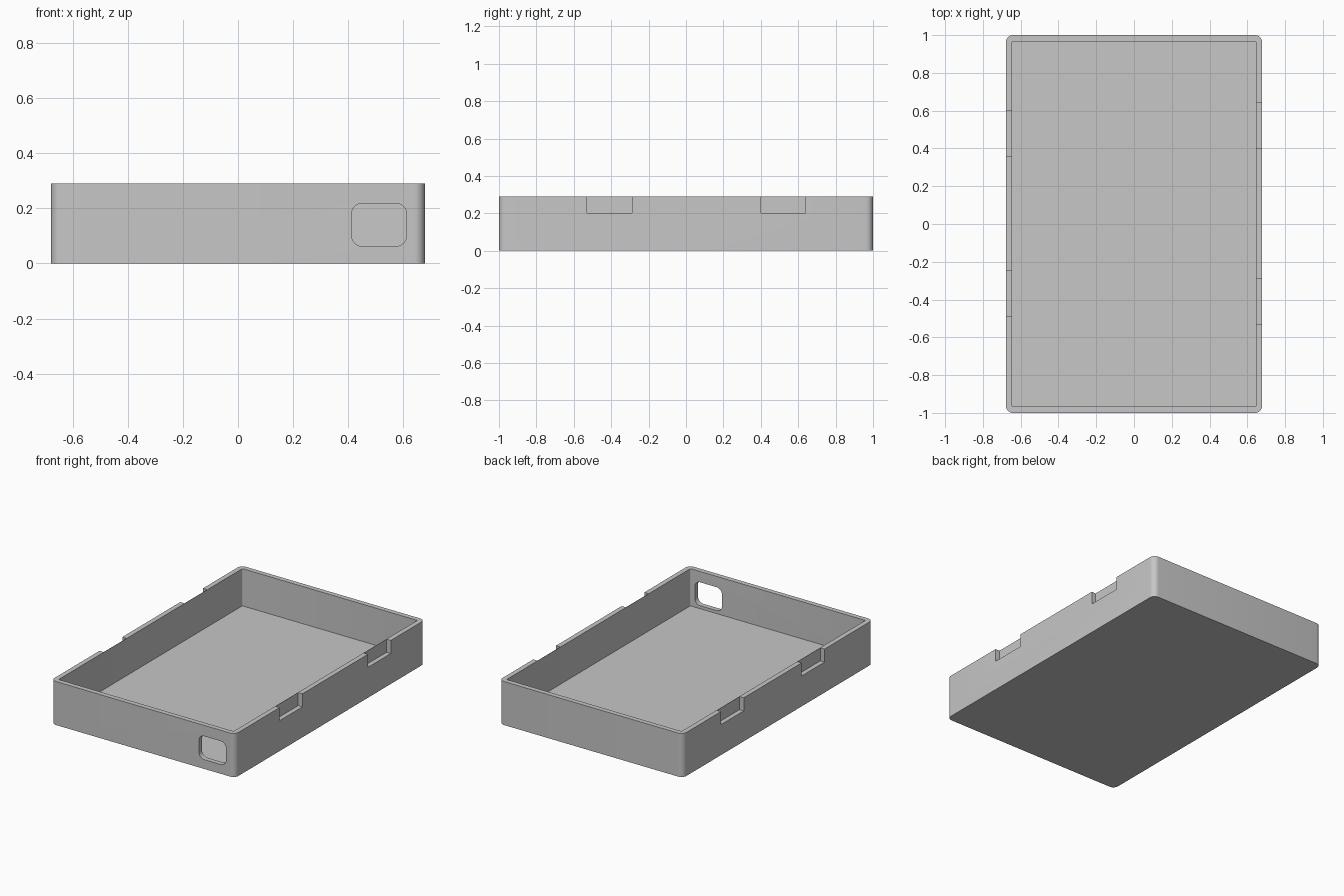
import bpy
import bmesh
from math import radians, cos, sin, pi
from mathutils import Matrix, Vector

default_cube = bpy.data.objects.get("Cube")
if default_cube:
    bpy.data.objects.remove(default_cube, do_unlink=True)

HALF_X, HALF_Y, HEIGHT = 0.678, 1.0, 0.29
WALL, FLOOR = 0.033, 0.042
SKIN = 0.002  # thin inner wall left behind each notch


def rounded_prism(name, width, depth, height, radius, steps=8):
    """Rounded rectangle in XY, extruded up from z = 0."""
    bm = bmesh.new()
    verts = []
    corners = [(1, 1), (-1, 1), (-1, -1), (1, -1)]
    for i, (sx, sy) in enumerate(corners):
        cx, cy = sx * (width / 2 - radius), sy * (depth / 2 - radius)
        for k in range(steps + 1):
            a = (i + k / steps) * pi / 2
            verts.append(bm.verts.new((cx + radius * cos(a), cy + radius * sin(a), 0)))
    face = bm.faces.new(verts)
    top = bmesh.ops.extrude_face_region(bm, geom=[face])["geom"]
    moved = [v for v in top if isinstance(v, bmesh.types.BMVert)]
    bmesh.ops.translate(bm, verts=moved, vec=(0, 0, height))
    bmesh.ops.recalc_face_normals(bm, faces=bm.faces)
    return add_object(name, bm)


def box(name, low, high):
    """Axis-aligned box between two corners."""
    low, high = Vector(low), Vector(high)
    bm = bmesh.new()
    bmesh.ops.create_cube(bm, size=1)
    bmesh.ops.scale(bm, vec=high - low, verts=bm.verts)
    bmesh.ops.translate(bm, vec=(low + high) / 2, verts=bm.verts)
    return add_object(name, bm)


def add_object(name, bm):
    mesh = bpy.data.meshes.new(name)
    bm.to_mesh(mesh)
    bm.free()
    obj = bpy.data.objects.new(name, mesh)
    bpy.context.collection.objects.link(obj)
    return obj


def cut(target, cutter):
    """Subtract the cutter, then remove it."""
    cutter.hide_render = True
    mod = target.modifiers.new("cut", "BOOLEAN")
    mod.operation = "DIFFERENCE"
    mod.solver = "EXACT"
    mod.object = cutter
    bpy.context.view_layer.objects.active = target
    bpy.ops.object.modifier_apply(modifier=mod.name)
    bpy.data.objects.remove(cutter, do_unlink=True)


# Open tray
tray = rounded_prism("tray", 2 * HALF_X, 2 * HALF_Y, HEIGHT, 0.037)
cavity = rounded_prism("cavity_cutter", 2 * (HALF_X - WALL), 2 * (HALF_Y - WALL),
                       HEIGHT, 0.006, 4)
cavity.data.transform(Matrix.Translation((0, 0, FLOOR)))
cut(tray, cavity)

# Clip notches in the outer side of both long walls
for side, starts in ((1, (-0.53, 0.40)), (-1, (-0.49, 0.36))):
    for y in starts:
        inner, outer = side * (HALF_X - WALL + SKIN), side * (HALF_X + 0.1)
        cut(tray, box("notch_cutter",
                      (min(inner, outer), y, 0.203),
                      (max(inner, outer), y + 0.24, HEIGHT + 0.1)))

# Rounded port through the front wall
port = rounded_prism("port_cutter", 0.2, 0.156, 0.2, 0.04)
port.data.transform(Matrix.Translation((0.512, 1 - 2 * HALF_Y + 0.1, 0.14))
                    @ Matrix.Rotation(radians(90), 4, "X"))
cut(tray, port)

# Single grey finish
grey = bpy.data.materials.new("grey plastic")
grey.use_nodes = True
colour = (0.57, 0.57, 0.57, 1)
grey.diffuse_color = colour
grey.node_tree.nodes["Principled BSDF"].inputs["Base Color"].default_value = colour
tray.data.materials.clear()
tray.data.materials.append(grey)
for poly in tray.data.polygons:
    poly.material_index = 0

bpy.ops.object.select_all(action="DESELECT")
tray.select_set(True)
bpy.context.view_layer.objects.active = tray
bpy.ops.object.shade_smooth_by_angle(angle=radians(30))
